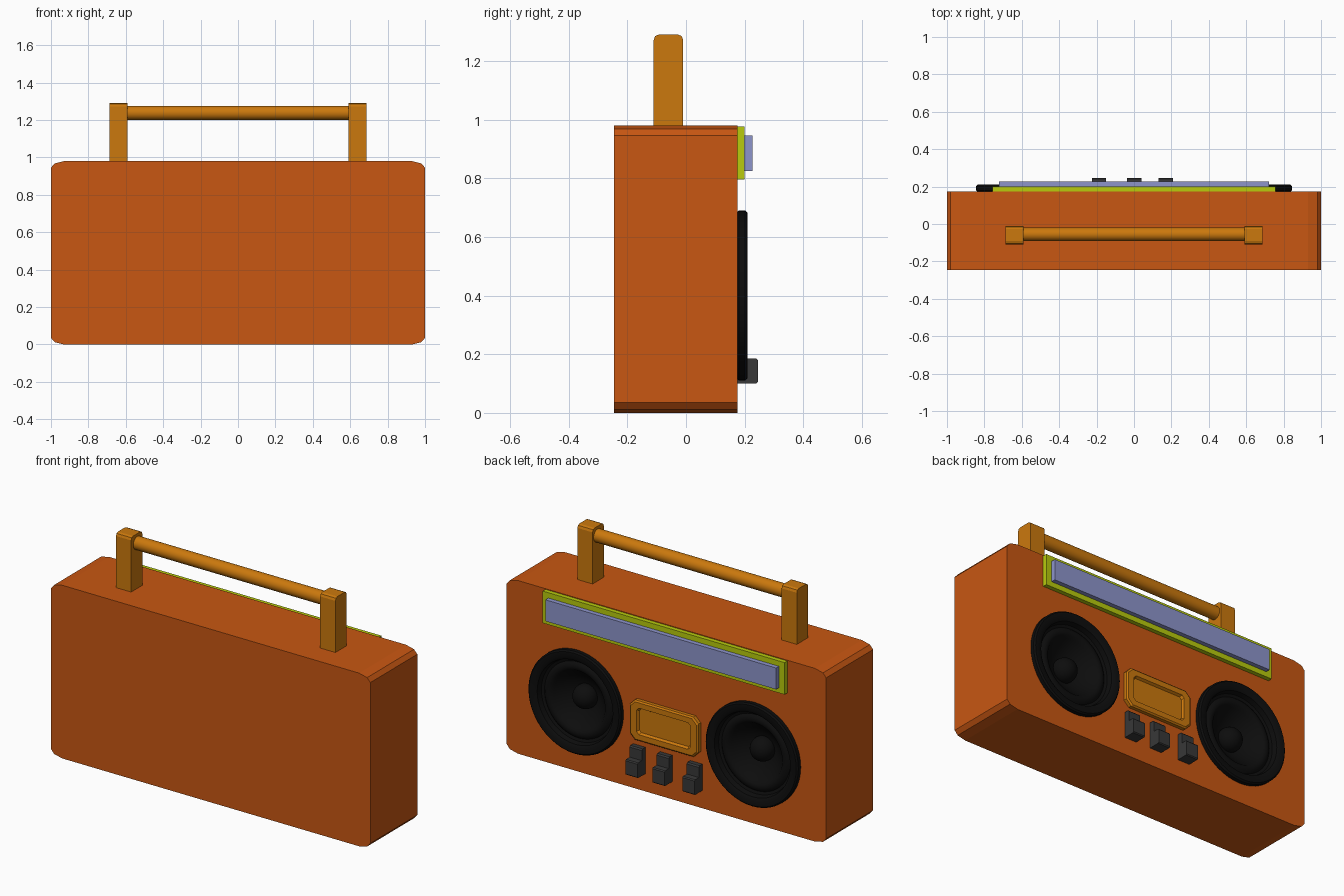
import bpy, bmesh
from math import cos, sin, pi, radians

if "Cube" in bpy.data.objects:
    bpy.data.objects.remove(bpy.data.objects["Cube"])


def material(name, rgb):
    m = bpy.data.materials.new(name)
    m.diffuse_color = (*rgb, 1)
    m.use_nodes = True
    m.node_tree.nodes["Principled BSDF"].inputs["Base Color"].default_value = m.diffuse_color
    return m


ORANGE = material("orange", (0.58, 0.095, 0.006))
AMBER = material("amber", (0.6, 0.19, 0.004))
GREEN = material("lime", (0.48, 0.6, 0.004))
BLUE = material("pale_blue", (0.27, 0.3, 0.6))
BLACK = material("black", (0.004, 0.004, 0.004))
DARK = material("dark_grey", (0.04, 0.04, 0.04))


def finish(name, bm, mat, smooth=False):
    bmesh.ops.recalc_face_normals(bm, faces=bm.faces)
    me = bpy.data.meshes.new(name)
    bm.to_mesh(me)
    bm.free()
    me.materials.append(mat)
    ob = bpy.data.objects.new(name, me)
    bpy.context.collection.objects.link(ob)
    bpy.ops.object.select_all(action='DESELECT')
    ob.select_set(True)
    bpy.context.view_layer.objects.active = ob
    if smooth:
        bpy.ops.object.shade_smooth_by_angle(angle=radians(40))
    return ob


def extrude(name, pts, axis, a, b, mat):
    """Extrude a profile along x (points are y, z) or y (points are x, z)."""
    bm = bmesh.new()
    place = (lambda p, t: (t, *p)) if axis == 'x' else (lambda p, t: (p[0], t, p[1]))
    lo = [bm.verts.new(place(p, a)) for p in pts]
    hi = [bm.verts.new(place(p, b)) for p in pts]
    bm.faces.new(lo)
    bm.faces.new(hi)
    for i in range(len(pts)):
        j = (i + 1) % len(pts)
        bm.faces.new((lo[i], lo[j], hi[j], hi[i]))
    return finish(name, bm, mat)


def octagon(w, h, cz, c):
    """Rectangle of half sizes w, h with chamfered corners."""
    return [(w, cz - h + c), (w, cz + h - c), (w - c, cz + h), (-w + c, cz + h),
            (-w, cz + h - c), (-w, cz - h + c), (-w + c, cz - h), (w - c, cz - h)]


def lathe(name, profile, cx, cz, mat, n=48):
    """Revolve (radius, y) points around a y-parallel axis."""
    bm = bmesh.new()
    rings = []
    for r, y in profile:
        if r == 0:
            rings.append([bm.verts.new((cx, y, cz))])
        else:
            rings.append([bm.verts.new((cx + r * cos(2 * pi * k / n), y,
                                        cz + r * sin(2 * pi * k / n))) for k in range(n)])
    for p, q in zip(rings, rings[1:]):
        for k in range(n):
            j = (k + 1) % n
            loop = [p[k % len(p)], p[j % len(p)], q[j % len(q)], q[k % len(q)]]
            bm.faces.new(list(dict.fromkeys(loop)))
    return finish(name, bm, mat, True)


# Body: soft-cornered slab
quarter = [(1, 0.945), (0.98, 0.968), (0.93, 0.98)]
half = quarter + [(-x, z) for x, z in reversed(quarter)]
body = extrude("body", half + [(-x, 0.98 - z) for x, z in half], 'y', -0.245, 0.175, ORANGE)

SPEAKER_X, SPEAKER_Z = 0.555, 0.4
dome = [(0.068 * cos(a * pi / 16), 0.105 + 0.068 * sin(a * pi / 16)) for a in range(-2, 8)]
for side, s in (("left", -1), ("right", 1)):
    cx = s * SPEAKER_X
    # Pocket in the body for the speaker cone
    cutter = lathe("pocket_cutter", [(0, 0.07), (0.25, 0.07), (0.25, 0.3), (0, 0.3)],
                   cx, SPEAKER_Z, ORANGE)
    cutter.hide_render = True
    bpy.context.view_layer.objects.active = body
    mod = body.modifiers.new("pocket", 'BOOLEAN')
    mod.operation = 'DIFFERENCE'
    mod.solver = 'EXACT'
    mod.object = cutter
    bpy.ops.object.modifier_apply(modifier=mod.name)
    bpy.data.objects.remove(cutter)

    # Speaker rim, surround roll and cone
    lathe(side + "_speaker",
          [(0.25, 0.175), (0.285, 0.175), (0.29, 0.18), (0.29, 0.202), (0.282, 0.21),
           (0.252, 0.21), (0.237, 0.2), (0.23, 0.172), (0.215, 0.166), (0.203, 0.177),
           (0.187, 0.18), (0.171, 0.175), (0.16, 0.16), (0.08, 0.095), (0, 0.09)],
          cx, SPEAKER_Z, BLACK)
    lathe(side + "_speaker_dome", dome + [(0, 0.173)], cx, SPEAKER_Z, BLACK, 32)

    # Handle post with rounded top
    y0, y1, top = -0.11, -0.01, 1.29
    post = [(y0, 0.97), (y1, 0.97), (y1, top - 0.018), (y1 - 0.005, top - 0.005),
            (y1 - 0.018, top), (y0 + 0.018, top), (y0 + 0.005, top - 0.005), (y0, top - 0.018)]
    extrude(side + "_handle_post", post, 'x', s * 0.592, s * 0.687, AMBER)

# Handle bar
ring = [(-0.055 + 0.036 * cos(k * pi / 12), 1.238 + 0.037 * sin(k * pi / 12)) for k in range(24)]
bar = extrude("handle_bar", ring, 'x', -0.6, 0.6, AMBER)
bpy.ops.object.shade_smooth_by_angle(angle=radians(40))


def box(name, x0, x1, y0, y1, z0, z1, mat):
    return extrude(name, [(x0, z0), (x1, z0), (x1, z1), (x0, z1)], 'y', y0, y1, mat)


# Tuner strip: frame and raised panel
box("tuner_frame", -0.757, 0.757, 0.17, 0.2, 0.795, 0.976, GREEN)
box("tuner_panel", -0.722, 0.722, 0.195, 0.226, 0.825, 0.946, BLUE)

# Cassette door: chamfered plate with a sunken window
bm = bmesh.new()
loops = [[bm.verts.new((x, y, z)) for x, z in octagon(w, h, 0.4, c)]
         for w, h, c, y in ((0.215, 0.113, 0.032, 0.17), (0.215, 0.113, 0.032, 0.195),
                            (0.207, 0.105, 0.03, 0.202), (0.168, 0.075, 0.014, 0.202),
                            (0.16, 0.067, 0.012, 0.188))]
for p, q in zip(loops, loops[1:]):
    for k in range(8):
        j = (k + 1) % 8
        bm.faces.new((p[k], p[j], q[j], q[k]))
bm.faces.new(loops[0])
bm.faces.new(loops[-1])
finish("cassette_door", bm, AMBER)

# Push buttons: stepped side profile
step = [(0.17, 0.1), (0.24, 0.1), (0.245, 0.105), (0.245, 0.18), (0.24, 0.186),
        (0.207, 0.186), (0.207, 0.243), (0.2, 0.25), (0.17, 0.25)]
for i, x in enumerate((-0.187, 0.001, 0.17)):
    extrude(f"button_{i + 1}", step, 'x', x - 0.038, x + 0.038, DARK)
